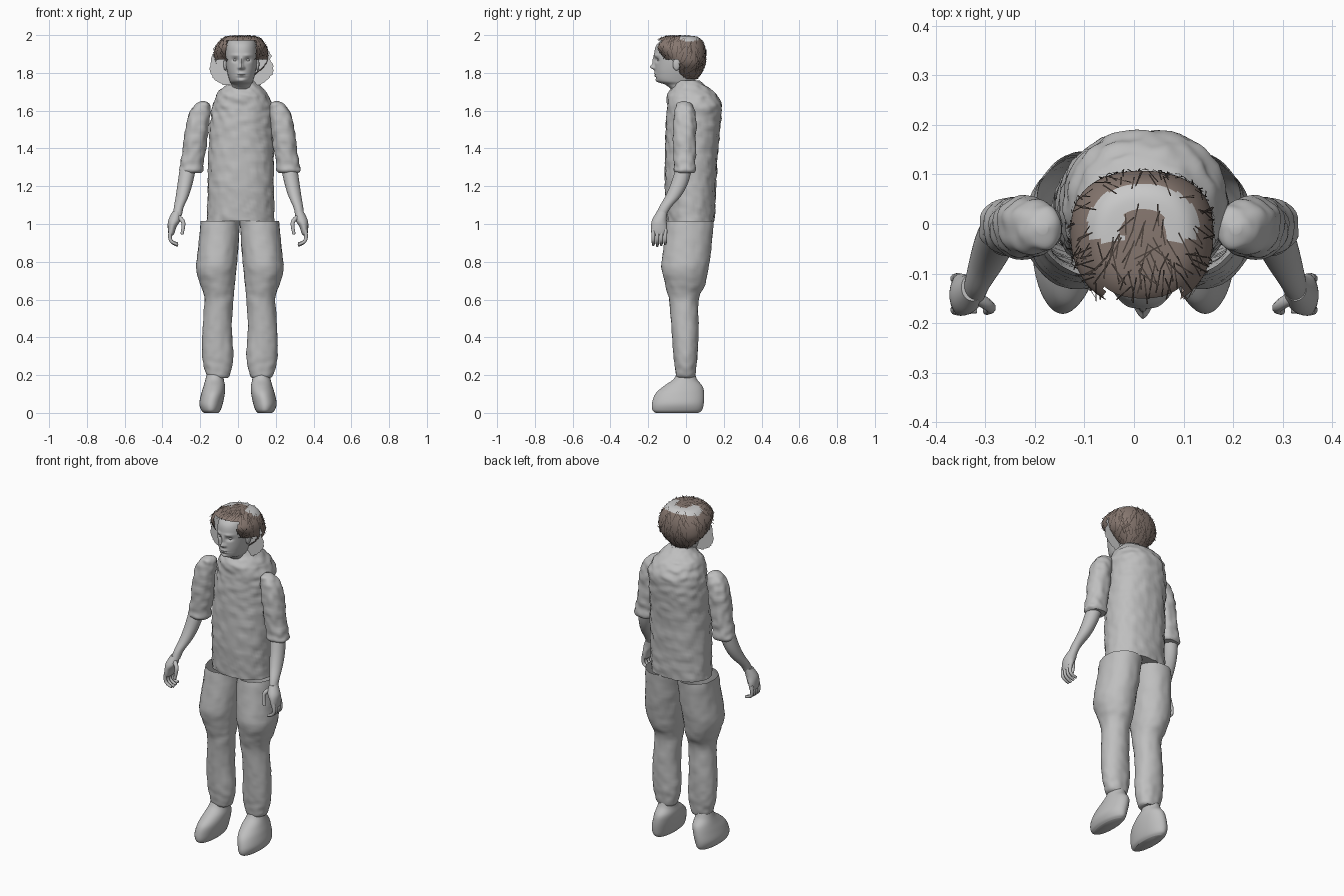
import bpy, bmesh, math, random
from mathutils import Vector, Matrix, noise

random.seed(4)
if "Cube" in bpy.data.objects:
    bpy.data.objects.remove(bpy.data.objects["Cube"], do_unlink=True)


def material(name, rgb):
    m = bpy.data.materials.new(name)
    m.use_nodes = True
    m.diffuse_color = (*rgb, 1)
    node = next(n for n in m.node_tree.nodes if n.type == "BSDF_PRINCIPLED")
    node.inputs["Base Color"].default_value = (*rgb, 1)
    return m


GREY = material("plain grey", (0.52, 0.52, 0.52))
PALE = material("pale grey", (0.58, 0.58, 0.58))
TAUPE = material("taupe hair", (0.24, 0.185, 0.16))
DARK = material("dark brown hair", (0.075, 0.057, 0.048))


def finish(name, bm, *mats, smooth=True):
    me = bpy.data.meshes.new(name)
    bm.to_mesh(me)
    bm.free()
    ob = bpy.data.objects.new(name, me)
    bpy.context.collection.objects.link(ob)
    for m in mats:
        me.materials.append(m)
    if smooth:
        bpy.ops.object.select_all(action="DESELECT")
        ob.select_set(True)
        bpy.context.view_layer.objects.active = ob
        bpy.ops.object.shade_smooth_by_angle(angle=math.radians(45))


def resample(rows, steps):
    """Smooth curve through the section rows."""
    out = []
    for i in range(len(rows) - 1):
        a, b, c, d = (rows[min(max(k, 0), len(rows) - 1)] for k in range(i - 1, i + 3))
        for s in range(steps):
            t = s / steps
            out.append([q + 0.5 * t * (r - p + t * (2 * p - 5 * q + 4 * r - w + t * (3 * (q - r) + w - p)))
                        for p, q, r, w in zip(a, b, c, d)])
    return out + [list(rows[-1])]


def loft(rows, side=1, centre=0.0, power=2.0, n=40, steps=6, rough=0.0, open_top=False):
    """Skin over level sections given as (z, x min, x max, y min, y max)."""
    bm = bmesh.new()
    rings = []
    for z, x0, x1, y0, y1 in resample(rows, steps):
        ring = []
        for k in range(n):
            a = math.tau * k / n
            u, v = (math.copysign(abs(w) ** (2 / power), w) for w in (math.cos(a), math.sin(a)))
            p = Vector(((x0 + x1) / 2 + u * (x1 - x0) / 2, (y0 + y1) / 2 + v * (y1 - y0) / 2, z))
            p += Vector((u, v, 0)) * rough * noise.noise(p * 28)
            p.x = centre + side * (p.x - centre)
            ring.append(bm.verts.new(p))
        rings.append(ring)
    for lo, hi in zip(rings, rings[1:]):
        for k in range(n):
            bm.faces.new((lo[k], lo[k - 1], hi[k - 1], hi[k]))
    bm.faces.new(rings[0])
    if not open_top:
        bm.faces.new(rings[-1])
    bmesh.ops.recalc_face_normals(bm, faces=bm.faces)
    return bm


def tube(name, points, radius):
    cu = bpy.data.curves.new(name, "CURVE")
    cu.dimensions = "3D"
    cu.bevel_depth = radius
    cu.bevel_resolution = 3
    cu.use_fill_caps = True
    sp = cu.splines.new("NURBS")
    sp.points.add(len(points) - 1)
    sp.use_endpoint_u = True
    sp.order_u = 3
    for i, (q, p) in enumerate(zip(sp.points, points)):
        q.co = (*p, 1)
        q.radius = 1 - 0.35 * i / (len(points) - 1)
    ob = bpy.data.objects.new(name, cu)
    bpy.context.collection.objects.link(ob)
    cu.materials.append(GREY)


def ball(name, place, size):
    bm = bmesh.new()
    bmesh.ops.create_uvsphere(bm, u_segments=16, v_segments=12, radius=1,
                              matrix=Matrix.Translation(place) @ Matrix.Diagonal((*size, 1)))
    finish(name, bm, GREY)


# Shirt
shirt = [(1.015, -.165, .19, -.10, .15), (1.2, -.16, .19, -.112, .16), (1.4, -.155, .187, -.11, .17),
         (1.55, -.145, .183, -.105, .187), (1.62, -.135, .185, -.10, .19), (1.67, -.12, .165, -.10, .172),
         (1.705, -.10, .14, -.085, .145), (1.735, -.06, .115, -.065, .10), (1.76, -.04, .09, -.05, .07)]
finish("shirt", loft(shirt, power=2.2, n=64, steps=10, rough=.008), GREY)

# Limbs, given for the left side
sleeve = [(1.27, .215, .322, -.055, .045), (1.285, .205, .332, -.064, .052), (1.32, .205, .325, -.062, .05),
          (1.40, .19, .312, -.066, .052), (1.5, .178, .30, -.068, .054), (1.58, .168, .28, -.064, .05),
          (1.62, .168, .258, -.056, .04), (1.64, .175, .235, -.045, .025), (1.65, .19, .215, -.02, .0)]
forearm = [(1.045, .303, .35, -.16, -.105), (1.09, .293, .345, -.142, -.078), (1.15, .266, .335, -.108, -.025),
           (1.22, .245, .325, -.078, .012), (1.31, .225, .312, -.05, .035)]
palm = [(.94, .345, .362, -.17, -.11), (.95, .337, .369, -.182, -.102), (.985, .325, .372, -.185, -.10),
        (1.02, .305, .369, -.18, -.103), (1.065, .303, .348, -.155, -.10)]
trouser = [(.185, .075, .17, -.045, .045), (.2, .063, .187, -.053, .05), (.25, .05, .203, -.06, .056),
           (.32, .045, .21, -.067, .062), (.45, .052, .207, -.077, .066), (.6, .045, .198, -.09, .066),
           (.68, .037, .22, -.11, .10), (.77, .027, .24, -.13, .12), (.88, .018, .23, -.12, .135),
           (1.015, .008, .218, -.10, .148)]
shoe = [(0, .105, .18, -.16, .065), (.015, .092, .195, -.178, .085), (.05, .08, .205, -.18, .094),
        (.10, .07, .195, -.163, .096), (.14, .068, .183, -.12, .088), (.175, .075, .173, -.07, .06),
        (.205, .078, .166, -.05, .048)]
for side, word in ((1, "left"), (-1, "right")):
    finish(word + "_sleeve", loft(sleeve, side, .01, 2.2, rough=.007), GREY)
    finish(word + "_forearm", loft(forearm, side, .003), GREY)
    finish(word + "_palm", loft(palm, side), GREY)
    finish(word + "_trouser_leg", loft(trouser, side, .01, 2.1, n=48, rough=.004, open_top=True), GREY)
    finish(word + "_shoe", loft(shoe, side), GREY)
    for i in range(4):
        y = -.173 + .021 * i
        tip = .885 + .006 * abs(i - 1)
        tube(f"{word}_finger_{i + 1}", [(side * .354, y, .97), (side * .364, y, .935),
                                        (side * .352, y, .90), (side * .318, y, tip)], .0115)
    tube(word + "_thumb", [(side * .315, -.15, 1.035), (side * .29, -.165, 1.02),
                           (side * .288, -.172, .985), (side * .297, -.175, .945)], .013)

# Head with sculpted face
MID = .018
head_rows = [(1.62, .055, -.06, .05), (1.70, .055, -.072, .05), (1.735, .052, -.105, .05),
             (1.757, .062, -.152, .05), (1.80, .074, -.163, .06), (1.85, .083, -.166, .08),
             (1.90, .085, -.168, .085), (1.945, .08, -.158, .08), (1.975, .065, -.125, .05),
             (1.99, .03, -.08, .0)]
head = loft([(z, MID - r, MID + r, a, b) for z, r, a, b in head_rows], power=2.15, n=128, steps=14)
# depth, side offset, height, width, tallness of each feature
features = [(-.012, 0, 1.858, .009, .026), (-.022, 0, 1.831, .012, .012), (-.008, .012, 1.826, .007, .007),
            (.013, .033, 1.868, .016, .011), (-.005, .032, 1.893, .022, .008), (-.009, 0, 1.791, .024, .012),
            (.007, 0, 1.79, .024, .003), (-.007, 0, 1.757, .02, .012), (.004, 0, 1.774, .018, .006)]
for v in head.verts:
    if v.co.y < -.07:
        dx, z = v.co.x - MID, v.co.z
        for depth, off, h, w, t in features:
            v.co.y += depth * math.exp(-((abs(dx) - off) / w) ** 2 - ((z - h) / t) ** 2)
finish("head", head, GREY)
for side, word in ((1, "left"), (-1, "right")):
    ball(word + "_eye", (MID + side * .032, -.141, 1.868), (.012, .011, .008))
    ball(word + "_ear", (MID + side * .085, -.05, 1.845), (.01, .02, .032))

# Hair cap, open over the face, with a pale band on the crown
cap_rows = [(1.762, -.035, .07, -.02, .055), (1.80, -.075, .11, -.06, .083), (1.85, -.118, .152, -.10, .103),
            (1.90, -.128, .16, -.145, .107), (1.94, -.118, .152, -.168, .10), (1.972, -.095, .13, -.15, .085),
            (1.99, -.072, .107, -.122, .062), (1.996, -.04, .075, -.085, .03), (1.998, .012, .024, -.035, -.025)]
cap = loft(cap_rows, power=2.35, n=72, steps=5)
gone, hairy, areas = [], [], []
for f in cap.faces:
    p = f.calc_center_median()
    across = abs(p.x - MID)
    crown = p.z > 1.95 and p.y > -.035 and (across / .112) ** 2 + (p.y / .082) ** 2 < 1
    parting = across < .042 and p.y < .03 - across * across * 12
    face_gap = p.y < -.075 and across < .078 and p.z < 1.972
    if face_gap or p.y < -.035 and p.z < 1.875 or p.z < 1.765:
        gone.append(f)
    elif crown and not parting:
        f.material_index = 1
    else:
        hairy.append((p, f.normal.copy()))
        areas.append(f.calc_area())
bmesh.ops.delete(cap, geom=gone, context="FACES")
finish("hair_cap", cap, TAUPE, PALE)

# Loose crossing strands over the cap
strands = bmesh.new()
for p, normal in random.choices(hairy, areas, k=300):
    along = Vector((0, .3, 1))
    along = (along - normal * along.dot(normal)).normalized()
    along = Matrix.Rotation(random.gauss(0, .4), 3, normal) @ along
    half = along * random.uniform(.015, .032)
    wide = normal.cross(along) * .0014
    lift = normal * random.uniform(.0008, .004)
    corners = [p + lift + i * half + j * wide for i, j in ((-1, -1), (1, -1), (1, 1), (-1, 1))]
    for c in corners:
        c.z = min(c.z, 2.0)
    strands.faces.new([strands.verts.new(c) for c in corners])
finish("hair_strands", strands, DARK, smooth=False)

# Ragged flat side locks beside the face
lock_rows = resample([(1.735, .10), (1.77, .145), (1.80, .165), (1.85, .163), (1.90, .152), (1.94, .12)], 4)
for side, word in ((1, "left"), (-1, "right")):
    bm = bmesh.new()
    pairs = [[bm.verts.new((MID + side * r, -.035 + .012 * side, z))
              for r in (.05, w + random.uniform(-.008, .006))] for z, w in lock_rows]
    for (a, b), (c, d) in zip(pairs, pairs[1:]):
        bm.faces.new((a, b, d, c))
    finish(word + "_side_lock", bm, PALE, smooth=False)
